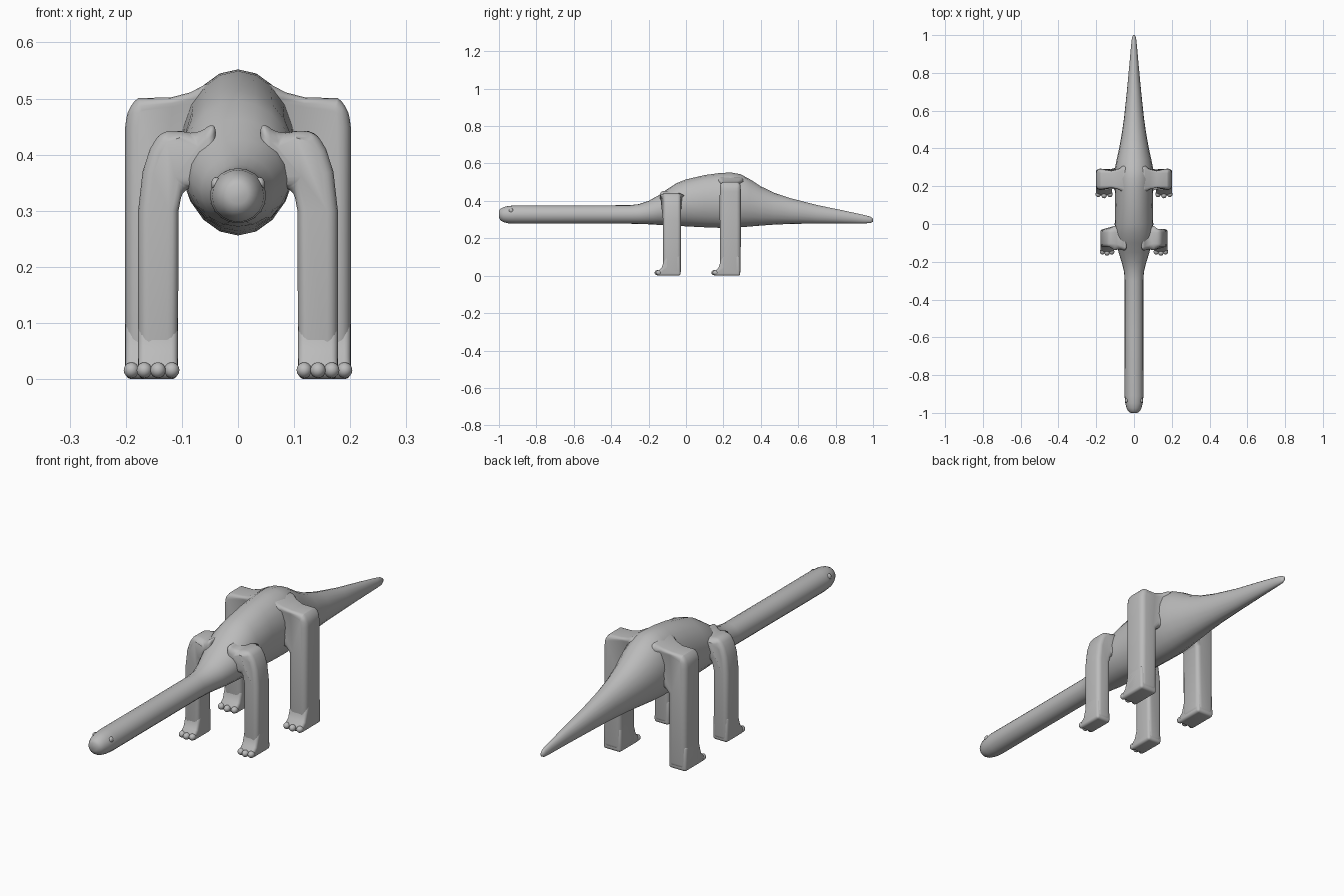
import bpy, bmesh, math

if "Cube" in bpy.data.objects:
    bpy.data.objects.remove(bpy.data.objects["Cube"])

grey = bpy.data.materials.new("plain_grey")
grey.diffuse_color = (0.5, 0.5, 0.5, 1)
grey.use_nodes = True
grey.node_tree.nodes["Principled BSDF"].inputs["Base Color"].default_value = grey.diffuse_color


def finish(bm, name, angle=50, bevel=0):
    bmesh.ops.recalc_face_normals(bm, faces=bm.faces)
    mesh = bpy.data.meshes.new(name)
    bm.to_mesh(mesh)
    bm.free()
    mesh.materials.append(grey)
    ob = bpy.data.objects.new(name, mesh)
    bpy.context.collection.objects.link(ob)
    bpy.ops.object.select_all(action='DESELECT')
    bpy.context.view_layer.objects.active = ob
    ob.select_set(True)
    if bevel:
        mod = ob.modifiers.new("rounding", 'BEVEL')
        mod.width, mod.segments = bevel, 4
        mod.limit_method, mod.angle_limit = 'ANGLE', math.radians(40)
        bpy.ops.object.modifier_apply(modifier=mod.name)
    bpy.ops.object.shade_smooth_by_angle(angle=math.radians(angle))
    return ob


# Body, neck, head and tail: rings of (y, half width, bottom z, top z)
RINGS = [(-1.0, .018, .312, .348), (-.992, .030, .296, .358), (-.975, .039, .286, .367),
         (-.95, .046, .280, .373), (-.91, .050, .278, .376), (-.60, .049, .278, .376),
         (-.30, .049, .278, .377), (-.25, .053, .277, .383), (-.20, .066, .275, .400),
         (-.15, .082, .272, .428), (-.10, .094, .270, .463), (-.05, .101, .267, .495),
         (0, .102, .264, .515), (.10, .100, .259, .538), (.18, .102, .256, .549),
         (.24, .105, .256, .552), (.29, .102, .259, .543), (.34, .092, .263, .517),
         (.40, .079, .268, .478), (.47, .066, .273, .444), (.56, .053, .277, .414),
         (.70, .038, .279, .378), (.85, .024, .280, .347), (.95, .015, .280, .325),
         (.985, .011, .281, .316), (1.0, .005, .288, .306)]
SEG = 20
bm = bmesh.new()
loops = []
for y, w, lo, hi in RINGS:
    mid, h = (lo + hi) / 2, (hi - lo) / 2
    loops.append([bm.verts.new((w * math.sin(2 * math.pi * i / SEG), y,
                                mid + h * math.cos(2 * math.pi * i / SEG)))
                  for i in range(SEG)])
for a, b in zip(loops, loops[1:]):
    for i in range(SEG):
        j = (i + 1) % SEG
        bm.faces.new((a[i], a[j], b[j], b[i]))
bm.faces.new(loops[0])
bm.faces.new(loops[-1])
finish(bm, "body", 70)


def prism(name, points, bevel):
    """Close a shape whose two sides are given as matching point lists."""
    bm = bmesh.new()
    a, b = [[bm.verts.new(p) for p in side] for side in points]
    bm.faces.new(a)
    bm.faces.new(b)
    for i in range(len(a)):
        j = (i + 1) % len(a)
        bm.faces.new((a[i], a[j], b[j], b[i]))
    return finish(bm, name, 50, bevel)


def ball(name, loc, scale):
    bm = bmesh.new()
    bmesh.ops.create_uvsphere(bm, u_segments=14, v_segments=8, radius=1)
    for v in bm.verts:
        v.co = [c * s + o for c, s, o in zip(v.co, scale, loc)]
    finish(bm, name, 80)


# Leg outlines in x and z, from the body out over the shoulder and down
FRONT = [(.04, .34), (.098, .342), (.106, .30), (.107, .005), (.178, .005), (.178, .30),
         (.170, .37), (.157, .41), (.137, .443), (.10, .442), (.075, .435), (.04, .46)]
REAR = [(.04, .34), (.095, .345), (.112, .32), (.114, .005), (.201, .005), (.201, .30),
        (.201, .45), (.196, .488), (.178, .501), (.12, .502), (.085, .511), (.04, .535)]

for kind, outline, y0, y1, x0, x1 in (("front", FRONT, -.122, -.027, .107, .178),
                                      ("rear", REAR, .182, .292, .116, .201)):
    for s, side in ((1, "right"), (-1, "left")):
        # Leg, widening slightly where it joins the body
        rows = []
        for y, d in ((y0, -1), (y1, 1)):
            rows.append([(s * x, y + d * max(0, .105 - x) * .35, z) for x, z in outline])
        prism(f"{kind}_leg_{side}", rows, .022)
        # Foot sloping forward from the shin
        slope = [(y1 - .002, 0), (y0 - .026, 0), (y0 - .030, .012), (y0 - .024, .028),
                 (y0 - .008, .042), (y0 + .001, .07), (y0 + .012, .11), (y1 - .004, .11)]
        prism(f"{kind}_foot_{side}",
              [[(s * x, y, z) for y, z in slope] for x in (x0, x1)], .012)
        # Three toes
        mid, gap = (x0 + x1) / 2, (x1 - x0) / 2 - .011
        for i in (-1, 0, 1):
            ball(f"{kind}_toe_{side}_{i + 2}",
                 (s * (mid + i * gap), y0 - (.030 if i == 0 else .024), .016),
                 (.014, .016, .014))

# Eyes
for s, side in ((1, "right"), (-1, "left")):
    ball(f"eye_{side}", (s * .039, -.935, .348), (.009, .012, .012))
